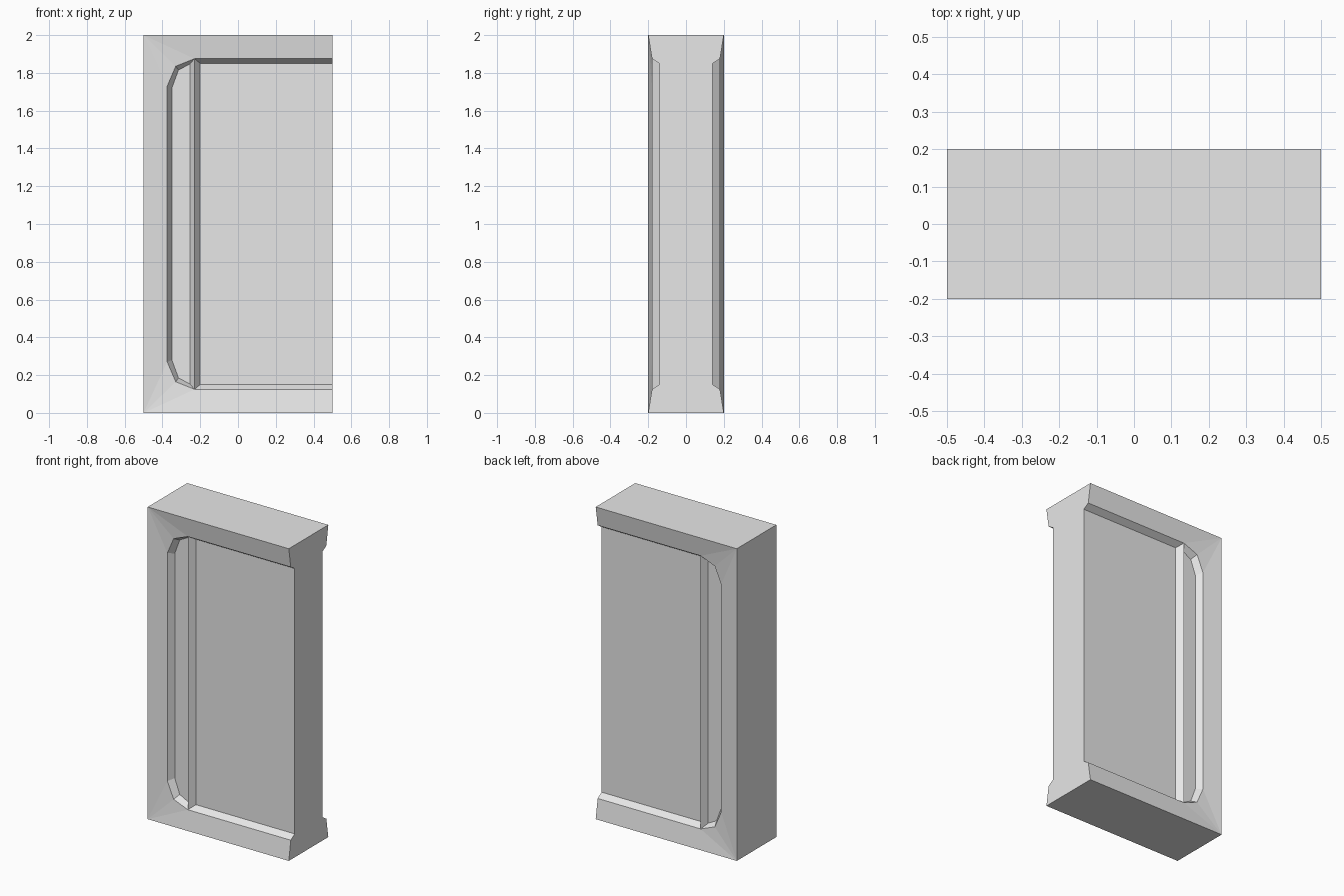
import bpy
import bmesh
import math

default = bpy.data.objects.get("Cube")
if default:
    bpy.data.objects.remove(default, do_unlink=True)

# Main levels: half depth at the rim, at the raised edge and on the sunken panel
RIM, EDGE, FLOOR = 0.2, 0.18, 0.14
LEFT, RIGHT, TOP = -0.5, 0.5, 1.0


def at(depth, *points):
    """Place (x, z) points at one depth."""
    return [(x, depth, z) for x, z in points]


# Outlines of one quarter, measured up from mid height
rim_mid, rim_corner, rim_end = at(RIM, (LEFT, 0), (LEFT, TOP), (RIGHT, TOP))
edge = at(EDGE, (-0.375, 0), (-0.375, 0.73), (-0.33, 0.835), (-0.23, 0.875), (RIGHT, 0.875))
pocket = at(FLOOR, (-0.35, 0), (-0.35, 0.72), (-0.315, 0.815), (-0.255, 0.847), (-0.255, 0))
panel = at(FLOOR, (-0.2, 0), (-0.2, 0.85), (RIGHT, 0.85), (RIGHT, 0))
ridge_mid = (-0.23, EDGE, 0)
ridge_top = edge[3]
core = at(0, (LEFT, 0), (LEFT, TOP), (RIGHT, TOP), (RIGHT, 0))

quarter = [
    # sloping frame with a fanned corner
    [rim_mid, rim_corner, edge[1], edge[0]],
    [rim_corner, edge[1], edge[2]],
    [rim_corner, edge[2], ridge_top],
    [rim_corner, ridge_top, edge[4], rim_end],
    # both sides of the ridge, the lintel bevel and the sunken faces
    [ridge_mid, ridge_top, pocket[3], pocket[4]],
    [ridge_mid, ridge_top, panel[1], panel[0]],
    [ridge_top, edge[4], panel[2], panel[1]],
    pocket,
    panel,
    # outer side, top and profiled end
    [rim_mid, rim_corner, core[1], core[0]],
    [rim_corner, rim_end, core[2], core[1]],
    [core[3], core[2], rim_end, edge[4], panel[2], panel[3]],
]
# bevel around the rounded pocket
for i in range(3):
    quarter.append([edge[i], edge[i + 1], pocket[i + 1], pocket[i]])

# Mirror the quarter front to back and top to bottom
bm = bmesh.new()
for side in (-1, 1):
    for up in (-1, 1):
        for face in quarter:
            bm.faces.new([bm.verts.new((x, side * y, TOP + up * z)) for x, y, z in face])
bmesh.ops.remove_doubles(bm, verts=bm.verts[:], dist=0.0001)
bmesh.ops.recalc_face_normals(bm, faces=bm.faces[:])
bmesh.ops.dissolve_limit(bm, angle_limit=math.radians(0.1),
                         verts=bm.verts[:], edges=bm.edges[:])

mesh = bpy.data.meshes.new("wall_panel")
bm.to_mesh(mesh)
bm.free()
wall = bpy.data.objects.new("wall_panel", mesh)
bpy.context.collection.objects.link(wall)

# Single plain grey
grey = bpy.data.materials.new("light_grey")
grey.use_nodes = True
colour = (0.8, 0.8, 0.8, 1)
grey.diffuse_color = colour
grey.node_tree.nodes["Principled BSDF"].inputs["Base Color"].default_value = colour
mesh.materials.append(grey)
